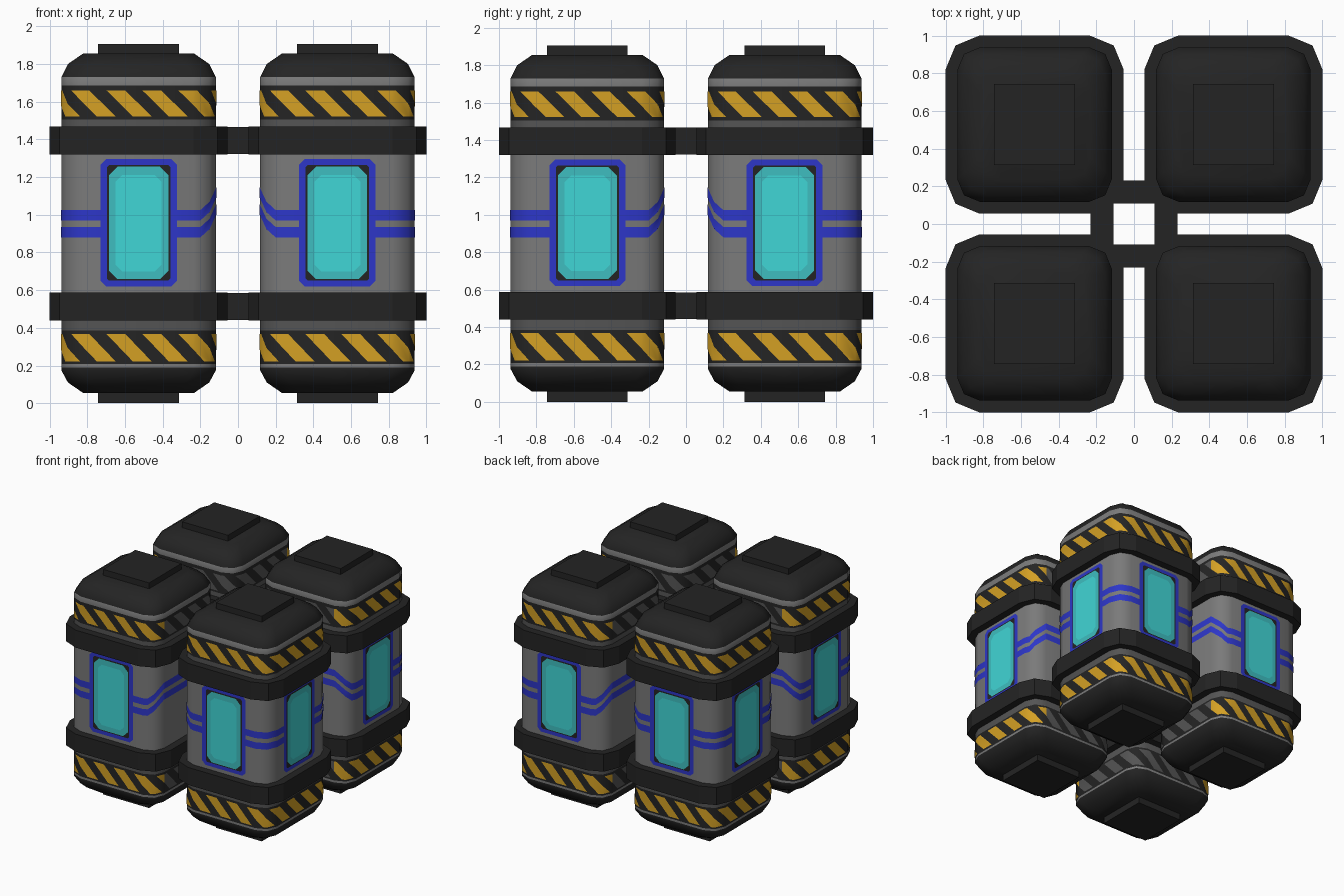
import bpy, bmesh, math

if "Cube" in bpy.data.objects:
    bpy.data.objects.remove(bpy.data.objects["Cube"])

def material(name, rgb):
    lin = [((c / 255 + 0.055) / 1.055) ** 2.4 if c > 10 else c / 3294 for c in rgb]
    m = bpy.data.materials.new(name)
    m.diffuse_color = (*lin, 1)
    m.use_nodes = True
    m.node_tree.nodes["Principled BSDF"].inputs["Base Color"].default_value = m.diffuse_color
    return m

NAMES = ["black", "steel grey", "dark grey", "hazard yellow", "blue", "cyan glass", "cyan rim"]
RGB = [(36, 36, 36), (122, 122, 122), (84, 84, 84), (212, 160, 36), (45, 54, 200),
       (64, 214, 214), (62, 190, 192)]
MATS = [material(n, c) for n, c in zip(NAMES, RGB)]
BLACK, STEEL, DARK, YELLOW, BLUE, CYAN, RIM = range(7)

CENTRE, HALF, RAD = 0.5275, 0.41, 0.12

def loop(h, r):
    """Rounded square, counter-clockwise from the middle of the front side."""
    pts = [(0, -h)]
    for k, (sx, sy) in enumerate([(1, -1), (1, 1), (-1, 1), (-1, -1)]):
        for j in range(3):
            a = math.radians(-90 + 90 * k + 45 * j)
            pts.append((sx * (h - r) + r * math.cos(a), sy * (h - r) + r * math.sin(a)))
    return pts

def place_four(name, bm, angle=None):
    """Turn a finished bmesh into four objects, one per canister."""
    me = bpy.data.meshes.new(name)
    bm.to_mesh(me)
    bm.free()
    for m in MATS:
        me.materials.append(m)
    if angle:
        me.shade_smooth()
        me.set_sharp_from_angle(angle=math.radians(angle))
    for k, side in enumerate(["front_right", "back_right", "back_left", "front_left"]):
        a = math.radians(90 * k)
        ob = bpy.data.objects.new(f"{name}_{side}", me)
        ob.location = (CENTRE * (math.cos(a) + math.sin(a)), CENTRE * (math.sin(a) - math.cos(a)), 0)
        ob.rotation_euler.z = a
        bpy.context.collection.objects.link(ob)

def loft(rows):
    """rows: (z, half width, radius, material of the span above)."""
    bm = bmesh.new()
    rings = [[bm.verts.new((x, y, z)) for x, y in loop(h, r)] for z, h, r, _ in rows]
    for (a, b), row in zip(zip(rings, rings[1:]), rows):
        n = len(a)
        for i in range(n):
            f = bm.faces.new((a[i], a[(i + 1) % n], b[(i + 1) % n], b[i]))
            f.material_index = row[3]
    bm.faces.new(rings[0][::-1])
    bm.faces.new(rings[-1])
    return bm

# canister shell, coloured by height
SHELL = [(0.055, 0.115, BLACK), (0.11, 0.035, BLACK), (0.175, 0, BLACK), (0.19, 0, STEEL),
         (0.207, 0, BLACK), (0.385, 0, DARK), (0.45, 0, STEEL), (1.46, 0, DARK),
         (1.505, 0, BLACK), (1.685, 0, STEEL), (1.73, 0, BLACK), (1.80, 0.035, BLACK),
         (1.855, 0.115, BLACK)]
place_four("canister_shell", loft([(z, HALF - i, RAD, m) for z, i, m in SHELL]), 50)

# clamp bands
for name, z in [("lower_band", 0.44), ("upper_band", 1.32)]:
    place_four(name, loft([(z, 0.4725, 0.18, BLACK), (z + 0.148, 0.4725, 0.18, BLACK)]))

# square end plates
for name, z0, z1 in [("foot_plate", 0, 0.07), ("top_plate", 1.84, 1.905)]:
    bm = bmesh.new()
    bmesh.ops.create_cube(bm, size=1)
    for v in bm.verts:
        v.co = (v.co.x * 0.43, v.co.y * 0.43, z0 + (v.co.z + 0.5) * (z1 - z0))
    place_four(name, bm)

# thin markings: drawn flat as (distance around shell, height), then wrapped on
BASE = loop(HALF, RAD)
CUM = [0]
for p, q in zip(BASE, BASE[1:] + BASE[:1]):
    CUM.append(CUM[-1] + math.dist(p, q))
PERIM = CUM[-1]
Q = PERIM / 4

def wrap(name, polys, off, colour):
    bm = bmesh.new()
    for poly in polys:
        bm.faces.new([bm.verts.new((s, 0, z)) for s, z in poly])
    for c in CUM[1:-1]:
        for shift in (-PERIM, 0, PERIM):
            bmesh.ops.bisect_plane(bm, geom=bm.verts[:] + bm.edges[:] + bm.faces[:], dist=1e-5,
                                   plane_co=(c + shift, 0, 0), plane_no=(1, 0, 0))
    for f in bm.faces:
        f.material_index = colour(f.calc_center_median().x % PERIM)
    ring = loop(HALF + off, RAD + off)
    for v in bm.verts:
        s = v.co.x % PERIM
        i = max(k for k in range(len(ring)) if CUM[k] <= s + 1e-9)
        t = (s - CUM[i]) / (CUM[i + 1] - CUM[i])
        p, q = ring[i], ring[(i + 1) % len(ring)]
        v.co = (p[0] + (q[0] - p[0]) * t, p[1] + (q[1] - p[1]) * t, v.co.z)
    place_four(name, bm, 50)

# hazard stripes: yellow on the outward sides, grey on the inward sides
def stripe_colour(s):
    return YELLOW if s < 1.62 * Q or s > PERIM - 0.62 * Q else DARK

STEP, WIDE, SLANT = PERIM / 16, 0.1, 0.14
for name, lo, hi in [("lower_stripes", 0.222, 0.368), ("upper_stripes", 1.522, 1.66)]:
    polys = []
    for k in range(16):
        s = k * STEP + 0.02 + SLANT
        polys.append([(s, lo), (s + WIDE, lo), (s + WIDE - SLANT, hi), (s - SLANT, hi)])
    wrap(name, polys, 0.003, stripe_colour)

# paired blue lines, stepping up around the inward corners
PATHS = [[(0.19, 0), (Q - 0.19, 0)],
         [(Q + 0.19, 0), (Q + 0.33, 0), (Q + 0.47, 0.12), (4 * Q - 0.47, 0.12),
          (4 * Q - 0.33, 0), (4 * Q - 0.19, 0)]]
polys = []
for z in (0.88, 0.97):
    for path in PATHS:
        for (a, da), (b, db) in zip(path, path[1:]):
            polys.append([(a, z + da), (b, z + db), (b, z + db + 0.055), (a, z + da + 0.055)])
wrap("blue_lines", polys, 0.003, lambda s: BLUE)

# windows on the two outward sides: frame, gasket, glass rim, glass
def octagon(s, hw, z0, z1, c):
    return [(s - hw + c, z0), (s + hw - c, z0), (s + hw, z0 + c), (s + hw, z1 - c),
            (s + hw - c, z1), (s - hw + c, z1), (s - hw, z1 - c), (s - hw, z0 + c)]

for name, hw, z0, z1, c, off, m in [("window_frame", 0.203, 0.62, 1.295, 0.03, 0.004, BLUE),
                                    ("window_gasket", 0.168, 0.65, 1.265, 0.012, 0.0055, BLACK),
                                    ("window_rim", 0.158, 0.658, 1.255, 0.045, 0.007, RIM),
                                    ("window_glass", 0.122, 0.70, 1.21, 0.035, 0.0085, CYAN)]:
    wrap(name, [octagon(s, hw, z0, z1, c) for s in (0, Q)], off, lambda s, m=m: m)

# square rings that tie the four bands together
for name, z in [("lower_link_ring", 0.44), ("upper_link_ring", 1.32)]:
    bm = bmesh.new()
    corners = [(-1, -1), (1, -1), (1, 1), (-1, 1)]
    inner, outer = ([bm.verts.new((x * h, y * h, z + 0.002)) for x, y in corners] for h in (0.11, 0.23))
    for i in range(4):
        j = (i + 1) % 4
        bm.faces.new((outer[i], outer[j], inner[j], inner[i]))
    top = bmesh.ops.extrude_face_region(bm, geom=bm.faces[:])["geom"]
    for v in top:
        if isinstance(v, bmesh.types.BMVert):
            v.co.z += 0.144
    bmesh.ops.recalc_face_normals(bm, faces=bm.faces[:])
    me = bpy.data.meshes.new(name)
    bm.to_mesh(me)
    bm.free()
    me.materials.append(MATS[BLACK])
    bpy.context.collection.objects.link(bpy.data.objects.new(name, me))
